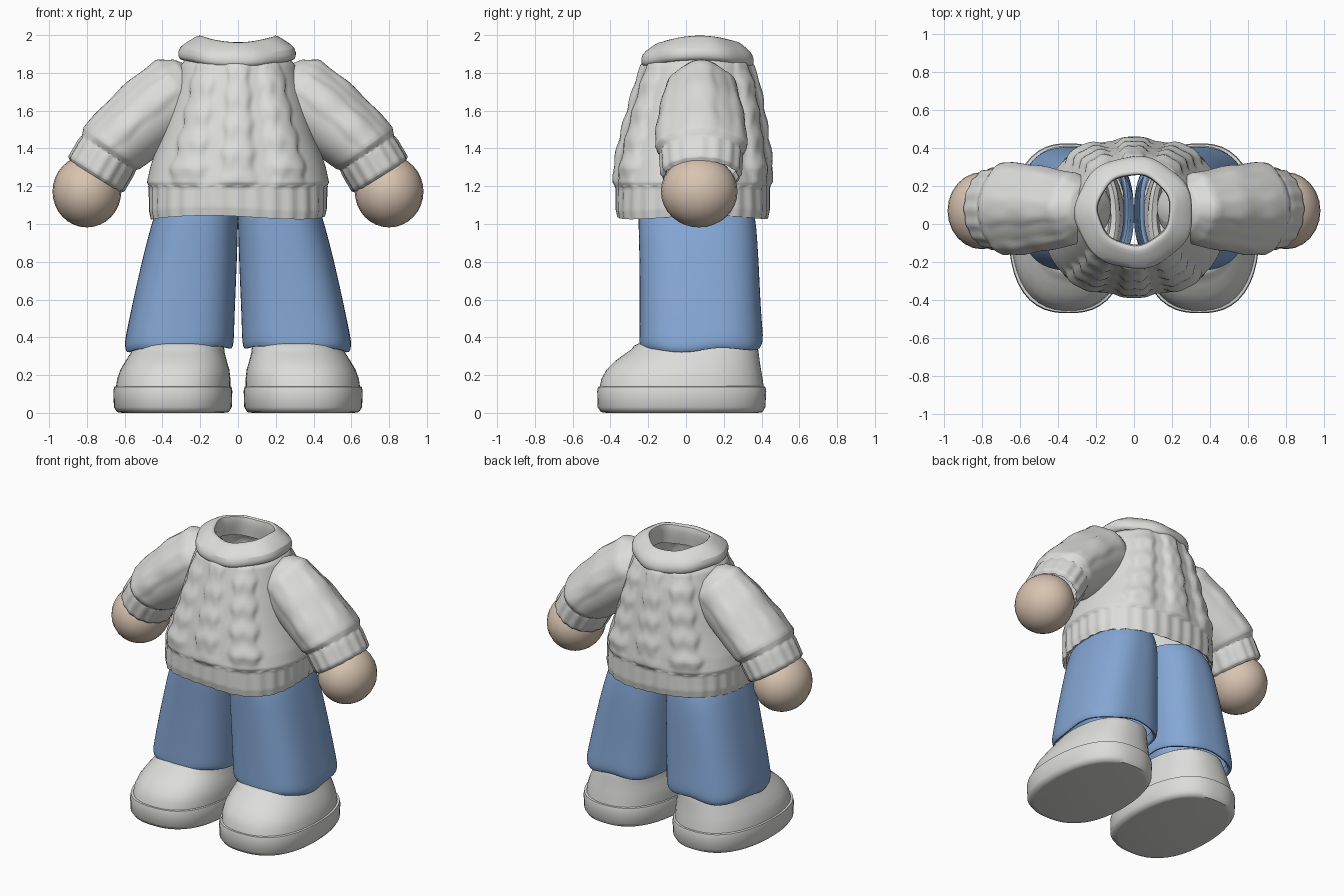
import bpy, bmesh, math
from mathutils import Vector

if "Cube" in bpy.data.objects:
    bpy.data.objects.remove(bpy.data.objects["Cube"])

def material(name, rgb):
    m = bpy.data.materials.new(name)
    m.diffuse_color = (*rgb, 1)
    m.use_nodes = True
    m.node_tree.nodes["Principled BSDF"].inputs["Base Color"].default_value = m.diffuse_color
    return m

KNIT = material("light grey", (0.72, 0.72, 0.705))
DENIM = material("denim blue", (0.235, 0.39, 0.67))
SKIN = material("skin", (0.69, 0.55, 0.44))

def lerp_rows(rows, steps):
    """Resample rows of numbers so that each span has several rings."""
    out = []
    for a, b in zip(rows, rows[1:]):
        for k in range(steps):
            f = k / steps
            out.append([p + (q - p) * f for p, q in zip(a, b)])
    return out + [list(rows[-1])]

def sup(t, e):
    """Superellipse point on the unit outline, sampled by polar angle."""
    c, s = math.cos(t), math.sin(t)
    r = (abs(c) ** e + abs(s) ** e) ** (-1 / e)
    return c * r, s * r

def loft(name, rings, mat, cap_start=False, cap_end=False, mirror=False, sub=0, angle=50):
    bm = bmesh.new()
    vs = [[bm.verts.new(p) for p in r] for r in rings]
    n = len(vs[0])
    for a, b in zip(vs, vs[1:]):
        for j in range(n):
            k = (j + 1) % n
            bm.faces.new((a[j], a[k], b[k], b[j]))
    if cap_start:
        bm.faces.new(vs[0][::-1])
    if cap_end:
        bm.faces.new(vs[-1])
    me = bpy.data.meshes.new(name)
    bm.to_mesh(me)
    bm.free()
    me.materials.append(mat)
    ob = bpy.data.objects.new(name, me)
    bpy.context.collection.objects.link(ob)
    finish(ob, mirror, sub, angle)
    return ob

def finish(ob, mirror, sub, angle):
    bpy.ops.object.select_all(action='DESELECT')
    ob.select_set(True)
    bpy.context.view_layer.objects.active = ob
    bpy.ops.object.shade_smooth_by_angle(angle=math.radians(angle))
    if sub:
        ob.modifiers.new("Smooth", 'SUBSURF').levels = sub
        ob.modifiers["Smooth"].render_levels = sub
    if mirror:
        ob.modifiers.new("Mirror", 'MIRROR').use_mirror_merge = False

def cable(d, s):
    """Twisted cable relief: d runs -1..1 across, s along."""
    edge = 0.88 + 0.12 * math.sin(s)
    if abs(d) >= edge:
        return 0.0
    d /= edge
    return (1 - d ** 4) * (0.82 + 0.18 * math.sin(s + 2.5 * abs(d)))

# Sweater body: z, half width, half depth, centre y, cable strength, squareness
body = [(1.10, .43, .37, .035, 0, 2.7), (1.045, .44, .38, .035, 0, 2.7),
        (1.035, .457, .395, .035, 0, 2.7), (1.08, .467, .405, .035, 0, 2.6),
        (1.19, .468, .405, .035, 0, 2.5), (1.22, .482, .408, .035, .5, 2.4),
        (1.30, .465, .398, .038, 1, 2.3), (1.45, .415, .375, .043, 1, 2.2),
        (1.60, .37, .345, .052, 1, 2.2), (1.75, .33, .312, .06, 1, 2.1),
        (1.84, .305, .287, .06, .7, 2), (1.90, .25, .25, .065, 0, 2), (1.93, .20, .20, .07, 0, 2)]
rings = []
N = 160
for i, (z, w, d, cy, k, e) in enumerate(lerp_rows(body, 7)):
    ring = []
    for j in range(N):
        t = 2 * math.pi * j / N
        x, y = sup(t, e)
        b = 0
        for c in (-.56, 0, .56):
            b += cable((x - c) / .22, z * 2 * math.pi / .15 + c * 5) * .03 * k
        if z < 1.2 and i > 7:
            b += .004 * math.cos(32 * t)           # ribbed hem
        f = 1 + b / .38
        zz = z + (.01 * math.sin(3 * t + 1) if z < 1.12 else 0)
        ring.append((x * w * f, cy + y * d * f, zz))
    rings.append(ring)
loft("sweater_body", rings, KNIT)

# Fold-over collar, dipping at front and back
collar = [(1.875, .25, .24, .06), (1.862, .295, .285, .06), (1.885, .315, .30, .06),
          (1.935, .312, .295, .06), (1.97, .255, .25, .065), (2.0, .21, .21, .07),
          (1.998, .19, .185, .075), (1.95, .185, .18, .075), (1.86, .20, .19, .075)]
rings = []
for z, w, d, cy in collar:
    ring = []
    for j in range(48):
        t = 2 * math.pi * j / 48
        f = 1 + .02 * math.sin(7 * t + z * 9)
        ring.append((w * f * math.cos(t), cy + d * f * math.sin(t),
                     z - .035 * math.sin(t) ** 2))
    rings.append(ring)
loft("collar", rings, KNIT, sub=1)

# Sleeves: x, z, direction angle, half thickness, half depth, cable strength
sleeve = [(.20, 1.745, -38, .13, .07, 0), (.23, 1.73, -38, .178, .14, 0),
          (.30, 1.70, -39, .203, .18, 1), (.45, 1.59, -41, .198, .21, 1),
          (.57, 1.485, -46, .19, .228, 1), (.665, 1.40, -54, .182, .236, .7),
          (.685, 1.375, -57, .168, .218, 0), (.70, 1.35, -58, .172, .218, 0),
          (.75, 1.265, -58, .172, .212, 0), (.756, 1.25, -58, .155, .195, 0),
          (.735, 1.285, -58, .14, .18, 0)]
rings = []
for i, (x, z, a, h, hy, k) in enumerate(lerp_rows(sleeve, 5)):
    a = math.radians(a)
    up = Vector((-math.sin(a), 0, math.cos(a)))
    ring = []
    for j in range(80):
        t = 2 * math.pi * j / 80
        b = 0
        for c in (0, 1.25, -1.25):
            d = (t - c + math.pi) % (2 * math.pi) - math.pi
            b += .016 * k * cable(d / .45, i * .9 + c)
        if i > 30:
            b = .004 * math.cos(16 * t)            # ribbed cuff
        f = 1 + b / .2
        ring.append(Vector((x, .08, z)) + up * (h * f * math.cos(t))
                    + Vector((0, -1, 0)) * (hy * f * math.sin(t)))
    rings.append(ring)
loft("sleeves", rings, KNIT, cap_start=True, mirror=True)

# Round hands
bm = bmesh.new()
bmesh.ops.create_uvsphere(bm, u_segments=24, v_segments=16, radius=1)
for v in bm.verts:
    v.co = Vector((.80 + .182 * v.co.x, .07 + .203 * v.co.y, 1.172 + .19 * v.co.z))
me = bpy.data.meshes.new("hands")
bm.to_mesh(me)
bm.free()
me.materials.append(SKIN)
hands = bpy.data.objects.new("hands", me)
bpy.context.collection.objects.link(hands)
finish(hands, True, 0, 60)

# Trouser legs, open and touching at the top:
# z, centre x, half width, half depth, centre y, squareness
leg = [(.40, .31, .255, .29, .08, 2.8), (.345, .31, .262, .30, .08, 2.8),
       (.335, .31, .28, .318, .08, 2.8), (.37, .312, .290, .328, .08, 2.8),
       (.42, .307, .286, .326, .08, 2.8), (.55, .291, .274, .320, .075, 2.8),
       (.80, .258, .252, .315, .07, 2.7), (1.0, .229, .229, .312, .06, 2.6),
       (1.06, .219, .219, .305, .055, 2.4), (1.11, .208, .209, .285, .05, 2.2)]
rings = []
for z, cx, w, d, cy, e in leg:
    ring = []
    for j in range(48):
        t = 2 * math.pi * j / 48
        x, y = sup(t, e)
        wob = .01 * math.sin(5 * t) + .012 * math.cos(t - 2.6) if z < .43 else 0
        ring.append((cx + w * x, cy + d * y, z + wob))
    rings.append(ring)
loft("trouser_legs", rings, DENIM, mirror=True, sub=1)

def shoe_rings(rows, e):
    rings = []
    for z, cx, w, y0, y1 in rows:
        ring = []
        for j in range(48):
            x, y = sup(2 * math.pi * j / 48, e)
            taper = 1 - .06 * max(y, 0)            # heel a little narrower
            ring.append((cx + w * x * taper, (y0 + y1) / 2 + (y1 - y0) / 2 * y, z))
        rings.append(ring)
    return rings

# Thick soles: z, centre x, half width, front y, back y
sole = [(0, .345, .27, -.42, .38), (.004, .345, .295, -.45, .405), (.03, .345, .312, -.468, .42),
        (.115, .345, .315, -.47, .425), (.138, .345, .311, -.465, .42), (.143, .343, .29, -.44, .40)]
loft("shoe_soles", shoe_rings(sole, 2.5), KNIT, True, True, True)

# Rounded uppers with a padded rim
upper = [(.13, .344, .303, -.458, .412), (.18, .340, .300, -.448, .406), (.23, .334, .288, -.42, .397),
         (.275, .327, .268, -.375, .39), (.315, .32, .25, -.32, .385), (.335, .315, .243, -.29, .382),
         (.355, .31, .235, -.275, .378), (.368, .31, .215, -.25, .36), (.355, .31, .19, -.20, .335),
         (.28, .31, .18, -.18, .32)]
loft("shoe_uppers", shoe_rings(upper, 2.4), KNIT, False, True, True)
